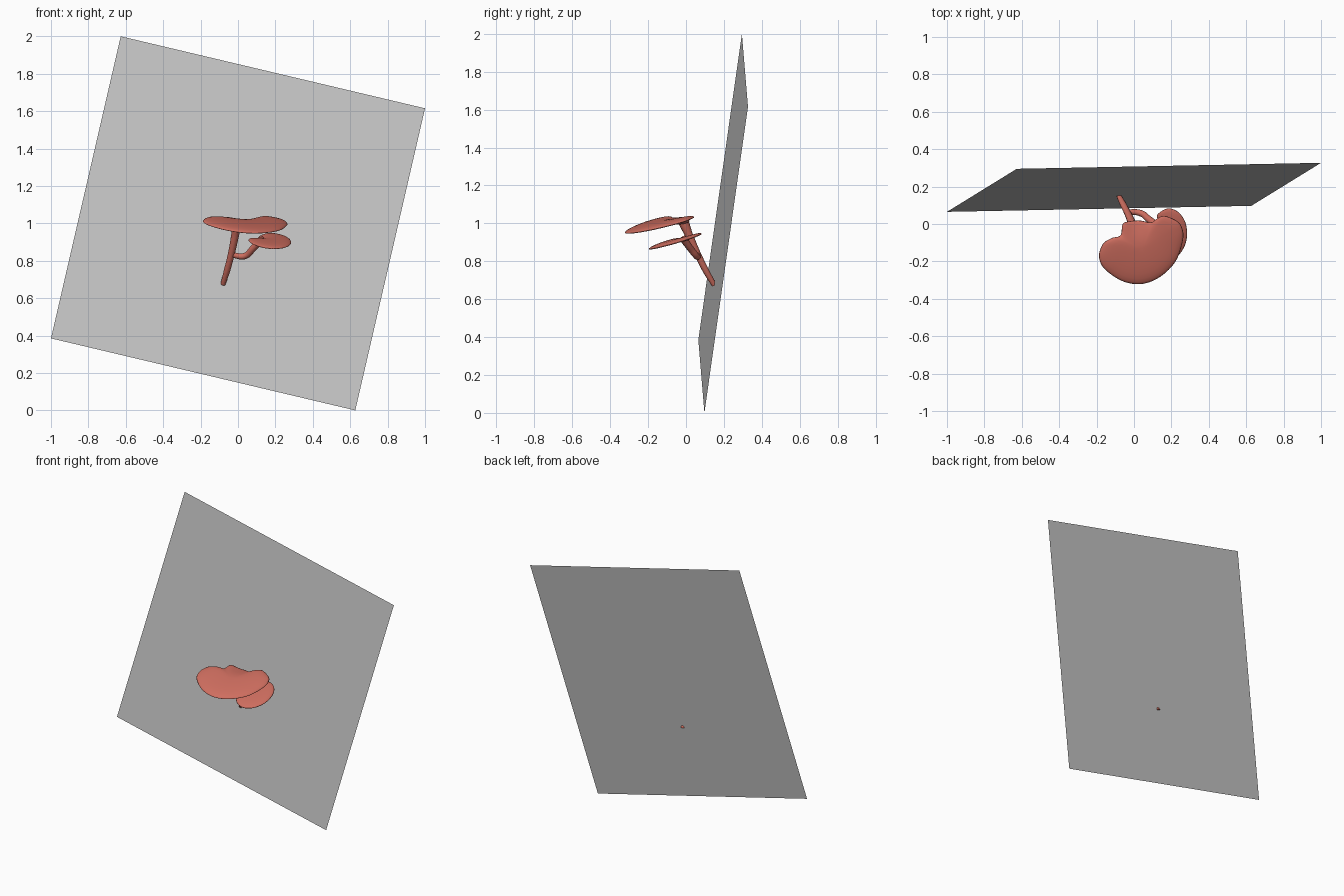
import bpy, bmesh, math
from mathutils import Vector

if "Cube" in bpy.data.objects:
    bpy.data.objects.remove(bpy.data.objects["Cube"])


def material(name, rgb):
    m = bpy.data.materials.new(name)
    m.diffuse_color = (*rgb, 1)
    m.use_nodes = True
    m.node_tree.nodes["Principled BSDF"].inputs["Base Color"].default_value = m.diffuse_color
    return m


RED = material("coral red", (0.62, 0.155, 0.115))
GREY = material("light grey", (0.57, 0.57, 0.57))


def finish(name, bm, mat):
    bmesh.ops.recalc_face_normals(bm, faces=bm.faces)
    me = bpy.data.meshes.new(name)
    bm.to_mesh(me)
    bm.free()
    ob = bpy.data.objects.new(name, me)
    bpy.context.collection.objects.link(ob)
    me.materials.append(mat)
    return ob


def smooth_loop(pts, n=6):
    """Closed Catmull-Rom curve through 2D points."""
    out = []
    k = len(pts)
    P = [Vector(p) for p in pts]
    for i in range(k):
        a, b, c, d = P[i - 1], P[i], P[(i + 1) % k], P[(i + 2) % k]
        for j in range(n):
            t = j / n
            out.append(0.5 * (2 * b + (c - a) * t + (2 * a - 5 * b + 4 * c - d) * t * t
                              + (3 * b - a - 3 * c + d) * t ** 3))
    return out


def cap(name, outline, centre, notch, z0, slope_x, slope_y, top, under, dip, dip_r):
    """Tilted kidney-shaped shelf: domed above, flatter below, dipping at the notch."""
    loop = smooth_loop(outline)
    c = Vector(centre)
    bm = bmesh.new()

    def point(p, s, side):
        q = c + (p - c) * s
        bulge = math.sqrt(max(0, 1 - s ** 4)) * side
        d = (q - Vector(notch)).length
        z = z0 + slope_x * q.x + slope_y * q.y + bulge - dip * math.exp(-(d / dip_r) ** 2)
        return bm.verts.new((q.x, q.y, z))

    scales = [0.15, 0.35, 0.55, 0.72, 0.85, 0.94, 0.985]
    rings = [[point(p, s, top) for p in loop] for s in scales]
    rings.append([point(p, 1, 0) for p in loop])
    rings += [[point(p, s, -under) for p in loop] for s in reversed(scales)]
    n = len(loop)
    for a, b in zip(rings, rings[1:]):
        for i in range(n):
            bm.faces.new((a[i], a[(i + 1) % n], b[(i + 1) % n], b[i]))
    for ring, side in ((rings[0], top), (rings[-1], -under)):
        mid = point(c, 0, side)
        for i in range(n):
            bm.faces.new((ring[i], ring[(i + 1) % n], mid))
    for f in bm.faces:
        f.smooth = True
    return finish(name, bm, RED)


def stem(name, pts):
    """Round tapered stem through (x, y, z, radius) points."""
    cu = bpy.data.curves.new(name, 'CURVE')
    cu.dimensions = '3D'
    cu.bevel_depth = 1
    cu.bevel_resolution = 4
    cu.resolution_u = 8
    cu.use_fill_caps = True
    sp = cu.splines.new('BEZIER')
    sp.bezier_points.add(len(pts) - 1)
    for bp, (x, y, z, r) in zip(sp.bezier_points, pts):
        bp.co = (x, y, z)
        bp.radius = r
        bp.handle_left_type = bp.handle_right_type = 'AUTO'
    cu.materials.append(RED)
    ob = bpy.data.objects.new(name, cu)
    bpy.context.collection.objects.link(ob)
    bpy.ops.object.select_all(action='DESELECT')
    ob.select_set(True)
    bpy.context.view_layer.objects.active = ob
    bpy.ops.object.convert(target='MESH')
    bpy.ops.object.shade_smooth_by_angle(angle=math.radians(50))


# Tilted square backing panel
bm = bmesh.new()
bm.faces.new([bm.verts.new(p) for p in
              ((-1, 0.065, 0.385), (0.627, 0.097, 0), (1, 0.327, 1.615), (-0.627, 0.295, 2))])
finish("backing_panel", bm, GREY)

# Large upper cap
cap("large_cap",
    [(-0.118, -0.075), (-0.165, -0.105), (-0.187, -0.166), (-0.17, -0.225), (-0.118, -0.273),
     (-0.055, -0.308), (0.016, -0.322), (0.08, -0.312), (0.139, -0.283), (0.195, -0.235),
     (0.235, -0.176), (0.262, -0.085), (0.26, -0.03), (0.235, 0.012), (0.166, 0.043),
     (0.125, 0.03), (0.09, 0.008), (0.035, 0.018), (-0.02, 0.015), (-0.06, 0.0), (-0.072, -0.06)],
    (0.04, -0.13), (0.01, 0.01), 1.038, -0.1, 0.265, 0.02, 0.01, 0.03, 0.09)

# Small lower cap
cap("small_cap",
    [(0.125, 0.05), (0.18, 0.083), (0.235, 0.065), (0.272, 0.015), (0.284, -0.05),
     (0.272, -0.115), (0.235, -0.17), (0.18, -0.196), (0.12, -0.18), (0.075, -0.13),
     (0.056, -0.07), (0.075, -0.025), (0.115, -0.02), (0.13, 0.01)],
    (0.18, -0.06), (0.12, 0.0), 0.935, -0.08, 0.29, 0.014, 0.007, 0.012, 0.05)

# Main stem and its side branch
stem("main_stem", [(-0.08, 0.148, 0.675, 0.013), (-0.058, 0.105, 0.75, 0.017),
                   (-0.035, 0.06, 0.84, 0.018), (-0.015, 0.015, 0.94, 0.021),
                   (-0.005, -0.012, 1.005, 0.028)])
stem("branch_stem", [(-0.035, 0.065, 0.832, 0.014), (0.035, 0.058, 0.825, 0.017),
                     (0.08, 0.025, 0.865, 0.018), (0.13, -0.015, 0.92, 0.02)])
